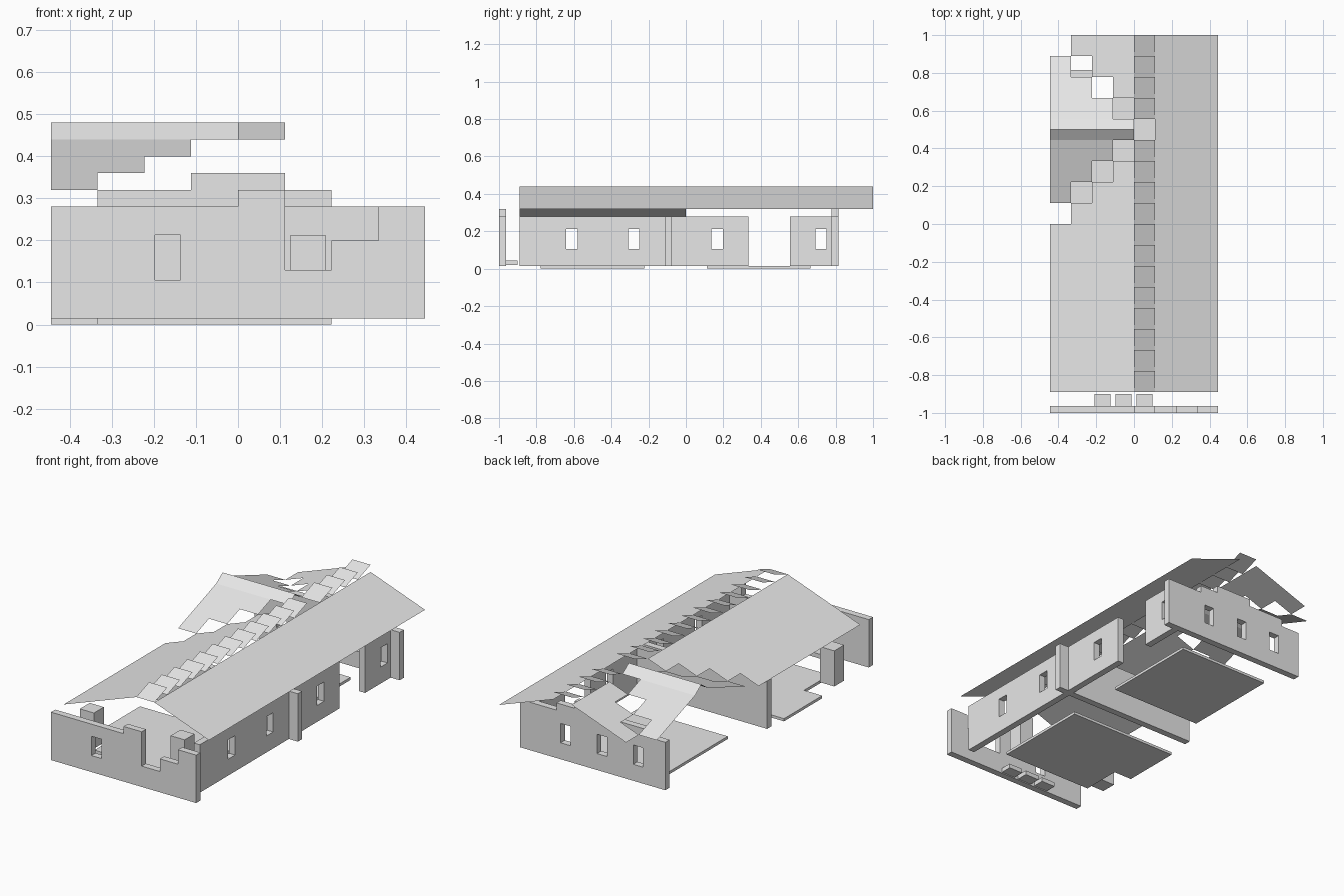
import bpy
import bmesh

U = 1 / 9            # building module
T = U / 3            # wall thickness
BASE, EAVE, STEP = 0.015, 0.28, 0.04
RIDGE = 0.44
WIN_LOW, WIN_HIGH, WIN_HALF = 0.106, 0.213, 0.03

if "Cube" in bpy.data.objects:
    bpy.data.objects.remove(bpy.data.objects["Cube"])

stone = bpy.data.materials.new("pale_grey")
stone.use_nodes = True
stone.diffuse_color = (0.8, 0.8, 0.8, 1)
stone.node_tree.nodes["Principled BSDF"].inputs["Base Color"].default_value = (0.8, 0.8, 0.8, 1)


def finish(name, bm):
    bmesh.ops.remove_doubles(bm, verts=bm.verts, dist=1e-5)
    mesh = bpy.data.meshes.new(name)
    bm.to_mesh(mesh)
    bm.free()
    mesh.materials.append(stone)
    obj = bpy.data.objects.new(name, mesh)
    bpy.context.scene.collection.objects.link(obj)
    return obj


def prism(name, outline, z0, z1):
    """Flat outline in x and y raised from z0 to z1."""
    bm = bmesh.new()
    face = bm.faces.new([bm.verts.new((x, y, z0)) for x, y in outline])
    top = bmesh.ops.extrude_face_region(bm, geom=[face])["geom"]
    bmesh.ops.translate(bm, vec=(0, 0, z1 - z0),
                        verts=[v for v in top if isinstance(v, bmesh.types.BMVert)])
    bmesh.ops.recalc_face_normals(bm, faces=bm.faces)
    return finish(name, bm)


def box(name, x0, x1, y0, y1, z0, z1):
    return prism(name, [(x0, y0), (x1, y0), (x1, y1), (x0, y1)], z0, z1)


def wall(name, along_x, offset, sections, windows=()):
    """Upright wall: sections are (start, end, top), windows are centres."""
    spans = [(c - WIN_HALF, c + WIN_HALF) for c in windows]
    us = sorted({round(v, 5) for s in sections for v in s[:2]}
                | {round(v, 5) for s in spans for v in s})
    zs = sorted({BASE, WIN_LOW, WIN_HIGH} | {s[2] for s in sections})
    bm = bmesh.new()
    for u0, u1 in zip(us, us[1:]):
        mid = (u0 + u1) / 2
        top = max([s[2] for s in sections if s[0] < mid < s[1]], default=0)
        pierced = any(a < mid < b for a, b in spans)
        for z0, z1 in zip(zs, zs[1:]):
            zm = (z0 + z1) / 2
            if zm > top or (pierced and WIN_LOW < zm < WIN_HIGH):
                continue
            corners = [(u0, z0), (u1, z0), (u1, z1), (u0, z1)]
            bm.faces.new([bm.verts.new((u, offset, z) if along_x else (offset, u, z))
                          for u, z in corners])
    bmesh.ops.remove_doubles(bm, verts=bm.verts, dist=1e-5)
    new = bmesh.ops.extrude_face_region(bm, geom=bm.faces[:])["geom"]
    bmesh.ops.translate(bm, vec=(0, T, 0) if along_x else (T, 0, 0),
                        verts=[v for v in new if isinstance(v, bmesh.types.BMVert)])
    bmesh.ops.recalc_face_normals(bm, faces=bm.faces)
    return finish(name, bm)


def sheet(name, strips, height):
    """Thin roof skin: rectangles in modules lifted by a height rule."""
    bm = bmesh.new()
    for x0, x1, y0, y1 in strips:
        bm.faces.new([bm.verts.new((x * U, y * U, height(x, y)))
                      for x, y in ((x0, y0), (x1, y0), (x1, y1), (x0, y1))])
    return finish(name, bm)


# Floors
prism("front_floor", [(x * U, y * U) for x, y in
      ((-3, -7), (2, -7), (2, -2), (-4, -2), (-4, -5), (-3, -5))], 0, BASE)
box("back_floor", -3 * U, 2 * U, U, 6 * U, 0, BASE)

# Broken front wall
wall("front_wall", True, -9 * U,
     [(-4 * U, 0, EAVE), (0, U, EAVE + STEP), (U, 2 * U, 0.13),
      (2 * U, 3 * U, 0.2), (3 * U, 4 * U, EAVE)], [-1.5 * U])

# Cross wall and stepped back gable
wall("cross_wall", True, -U, [(-4 * U, 4 * U, EAVE)])
wall("back_wall", True, 7 * U,
     [(-4 * U, -3 * U, EAVE), (-3 * U, -U, EAVE + STEP), (-U, U, EAVE + 2 * STEP),
      (U, 2 * U, EAVE + STEP), (2 * U, 4 * U, EAVE)],
     [-2.5 * U, -0.5 * U, 1.5 * U])

# Left side wall with a breach
side_x = 3.5 * U - T
wall("left_wall_front", False, side_x, [(-8 * U, 3 * U, EAVE)],
     [-5.5 * U, -2.5 * U, 1.5 * U])
wall("left_wall_back", False, side_x, [(5 * U, 7 * U, EAVE)], [6.5 * U])

# Square stubs inside and loose slabs behind the front wall
for name, x in (("right_stub", -3.5 * U), ("left_stub", 1.5 * U)):
    box(name, x - 0.043, x + 0.043, -6.5 * U - 0.043, -6.5 * U + 0.043, BASE, 0.212)
for i in range(3):
    x = -0.21 + i * U
    box(f"loose_slab_{i + 1}", x, x + 0.086, -0.963, -0.9, 0.02, 0.044)

# Main roof slopes
sheet("left_roof", [(1, 4, -8, 9)], lambda x, y: RIDGE - STEP * (x - 1))
rows = [(-4, -8, 0)] + [(i - 3, i, i + 1) for i in range(3)] \
    + [(5 - i, i, i + 1) for i in range(6, 9)]
sheet("right_roof", [(x, 0, a, b) for x, a, b in rows], lambda x, y: RIDGE + STEP * x)


# Side roof with ragged valleys and a steeper crest
def side_height(x, y):
    d = abs(y - 4.5)
    return RIDGE + 2 * STEP * (0.5 - d) if d < 0.5 else RIDGE - STEP * (d - 0.5)


south = [(i - 4, i - 3, i + 1, 4) for i in range(3)]
north = [(i - 4, i - 3, 5, 8 - i) for i in range(3)]
sheet("side_roof", south + north + [(-4, 0, 4, 4.5), (-4, 0, 4.5, 5)], side_height)

# Tilted ridge tiles, one missing at the junction
for k in range(-8, 9):
    if k != 4:
        sheet(f"ridge_tile_{k + 9}", [(0, 1, k, k + 1)],
              lambda x, y: RIDGE + STEP * (y - k))
